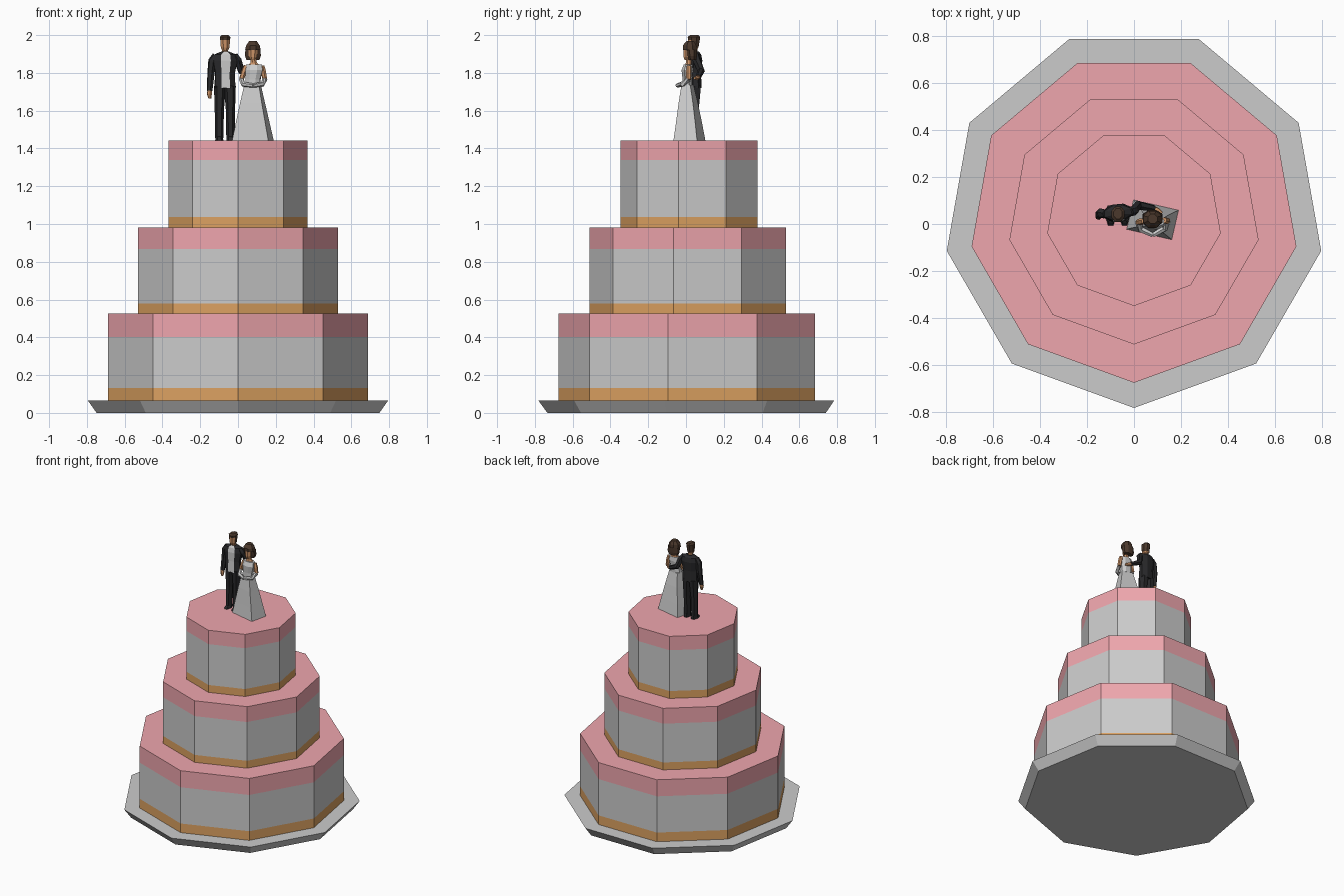
import bpy, bmesh, math
from mathutils import Vector

if "Cube" in bpy.data.objects:
    bpy.data.objects.remove(bpy.data.objects["Cube"])

COLORS = {"icing": (0.86, 0.38, 0.42), "trim": (0.72, 0.36, 0.12), "suit": (0.022, 0.022, 0.024),
          "skin": (0.62, 0.30, 0.14), "hair": (0.07, 0.04, 0.025), "grey": (0.8, 0.8, 0.8)}
MATS = {}
for key, c in COLORS.items():
    MATS[key] = bpy.data.materials.new(key)
    MATS[key].diffuse_color = (*c, 1)


def finish(name, bm, keys):
    bmesh.ops.recalc_face_normals(bm, faces=bm.faces)
    me = bpy.data.meshes.new(name)
    bm.to_mesh(me)
    bm.free()
    for k in keys:
        me.materials.append(MATS[k])
    ob = bpy.data.objects.new(name, me)
    bpy.context.collection.objects.link(ob)
    return ob


def loft(name, rings, n, mats, rot=0, corner_front=False, front=(0,)):
    """Stack of horizontal rings (x, y, z, half width, half depth).
    mats: per segment a key, or (key, front key) for the faces listed in front."""
    keys = list(COLORS)
    bm = bmesh.new()
    start = -math.pi / 2 - (0 if corner_front else math.pi / n)
    k = 1 if corner_front else 1 / math.cos(math.pi / n)
    c, s = math.cos(math.radians(rot)), math.sin(math.radians(rot))
    loops = []
    for x, y, z, hx, hy in rings:
        loop = []
        for i in range(n):
            a = start + 2 * math.pi * i / n
            u, v = k * hx * math.cos(a), k * hy * math.sin(a)
            loop.append(bm.verts.new((x + c * u - s * v, y + s * u + c * v, z)))
        loops.append(loop)
    if isinstance(mats, str):
        mats = [mats] * (len(rings) - 1)
    for lo, hi, m in zip(loops, loops[1:], mats):
        for i in range(n):
            j = (i + 1) % n
            f = bm.faces.new((lo[i], lo[j], hi[j], hi[i]))
            f.material_index = keys.index(m if isinstance(m, str) else m[i in front])
    for loop, m in ((loops[0], mats[0]), (loops[-1], mats[-1])):
        f = bm.faces.new(loop)
        f.material_index = keys.index(m if isinstance(m, str) else m[0])
    return finish(name, bm, keys)


def limb(name, pts, mat, n=6):
    """Tapered tube through points (x, y, z, radius)."""
    bm = bmesh.new()
    loops = []
    P = [Vector(p[:3]) for p in pts]
    for i, p in enumerate(P):
        t = (P[min(i + 1, len(P) - 1)] - P[max(i - 1, 0)]).normalized()
        a = t.cross(Vector((0.3, 1, 0.2))).normalized()
        b = t.cross(a)
        loops.append([bm.verts.new(p + pts[i][3] * (a * math.cos(2 * math.pi * q / n)
                                                    + b * math.sin(2 * math.pi * q / n))) for q in range(n)])
    for lo, hi in zip(loops, loops[1:]):
        for i in range(n):
            j = (i + 1) % n
            bm.faces.new((lo[i], lo[j], hi[j], hi[i]))
    bm.faces.new(loops[0])
    bm.faces.new(loops[-1])
    return finish(name, bm, [mat])


# Nine-sided cake board and three banded tiers
CY = 0.026
loft("cake_board", [(0, CY, 0, 0.76, 0.76), (0, CY, 0.065, 0.807, 0.807)], 9, "grey", corner_front=True)
for name, r, zs in (("bottom_tier", 0.70, (0.065, 0.133, 0.402, 0.525)),
                    ("middle_tier", 0.537, (0.525, 0.58, 0.868, 0.982)),
                    ("top_tier", 0.374, (0.982, 1.037, 1.34, 1.443))):
    loft(name, [(0, CY, z, r, r) for z in zs], 9, ["trim", "grey", "icing"], corner_front=True)

# Groom: jacket with shirt front, head, legs, shoes
Z0 = 1.443
loft("groom_jacket", [(-.069, .045, 1.72, .054, .036), (-.069, .045, 1.80, .052, .032),
                      (-.068, .048, 1.865, .064, .036), (-.068, .048, 1.897, .058, .030),
                      (-.068, .048, 1.912, .022, .020)],
     8, [("suit", "grey")] * 4, rot=6)
loft("groom_neck", [(-.068, .046, 1.895, .016, .016), (-.068, .044, 1.935, .015, .016)], 8, "skin")
loft("groom_head", [(-.068, .036, 1.917, .014, .016), (-.068, .040, 1.935, .023, .026),
                    (-.068, .042, 1.975, .026, .031), (-.068, .042, 1.99, .028, .033),
                    (-.068, .044, 2.0, .018, .022)],
     8, ["skin", ("hair", "skin"), "hair", "hair"], front=(0, 1, 7))
for side, x in (("left", -.099), ("right", -.040)):
    loft(f"groom_{side}_leg", [(x, .038, Z0 + .012, .019, .024), (x, .042, 1.60, .021, .025),
                               (x + .1 * (-.069 - x), .046, 1.73, .027, .033)], 6, "suit")
    loft(f"groom_{side}_shoe", [(x, .030, Z0, .019, .036), (x, .034, Z0 + .012, .017, .032),
                                (x, .044, Z0 + .026, .014, .020)], 6, "suit")

# Groom arms: one hanging, one around the bride's back
limb("groom_hanging_arm", [(-.118, .044, 1.893, .018), (-.136, .045, 1.865, .022), (-.143, .046, 1.80, .020),
                           (-.150, .034, 1.705, .015)], "suit")
limb("groom_hanging_hand", [(-.150, .034, 1.71, .012), (-.151, .031, 1.69, .014), (-.149, .029, 1.665, .008)], "skin")
limb("groom_hugging_arm", [(-.018, .052, 1.893, .018), (-.002, .056, 1.868, .022), (.018, .080, 1.81, .020),
                           (.085, .066, 1.778, .014)], "suit")
limb("groom_hugging_hand", [(.082, .066, 1.778, .011), (.10, .058, 1.774, .012), (.118, .045, 1.772, .007)], "skin")

# Bride: four-sided gown, bodice, neck and bobbed hair
loft("bride_skirt", [(.079, .018, Z0, .098, .064), (.078, .016, 1.53, .081, .053),
                     (.077, .012, 1.64, .059, .039), (.077, .008, 1.735, .040, .024)], 4, "grey", rot=-13)
loft("bride_bodice", [(.077, .008, 1.73, .041, .025), (.079, .008, 1.765, .038, .025),
                      (.085, .008, 1.815, .046, .030), (.085, .012, 1.845, .042, .022)], 8, "grey", rot=-5)
loft("bride_neck", [(.085, .014, 1.835, .036, .018), (.083, .014, 1.855, .017, .015),
                    (.080, .014, 1.885, .013, .014)], 8, "skin")
loft("bride_head", [(.079, .004, 1.868, .012, .012), (.079, .009, 1.885, .022, .022),
                    (.079, .012, 1.925, .025, .026), (.079, .016, 1.945, .022, .022)], 8, "skin")
loft("bride_hair", [(.079, .033, 1.868, .034, .022), (.079, .032, 1.89, .042, .026),
                    (.079, .029, 1.925, .040, .030)], 8, "hair")
loft("bride_hair_crown", [(.079, .020, 1.922, .041, .036), (.079, .019, 1.945, .036, .036),
                          (.079, .022, 1.968, .020, .020)], 8, "hair")

# Bride arms: bare upper arms, gloved forearms meeting in front
for side, sh, el, wr in (("left", (.042, .012, 1.838), (.018, .008, 1.765), (.028, -.022, 1.74)),
                         ("right", (.128, .016, 1.838), (.142, .014, 1.765), (.130, -.020, 1.74))):
    limb(f"bride_{side}_upper_arm", [(*sh, .012), (*(Vector(sh).lerp(Vector(el), .4)), .015), (*el, .013)], "skin")
    limb(f"bride_{side}_glove", [(*el, .014), (*wr, .014), (.080, -.046, 1.733, .011)], "grey")

for m in bpy.data.materials:
    if m.users and not m.is_grease_pencil:
        m.use_nodes = True
        m.node_tree.nodes["Principled BSDF"].inputs["Base Color"].default_value = m.diffuse_color
